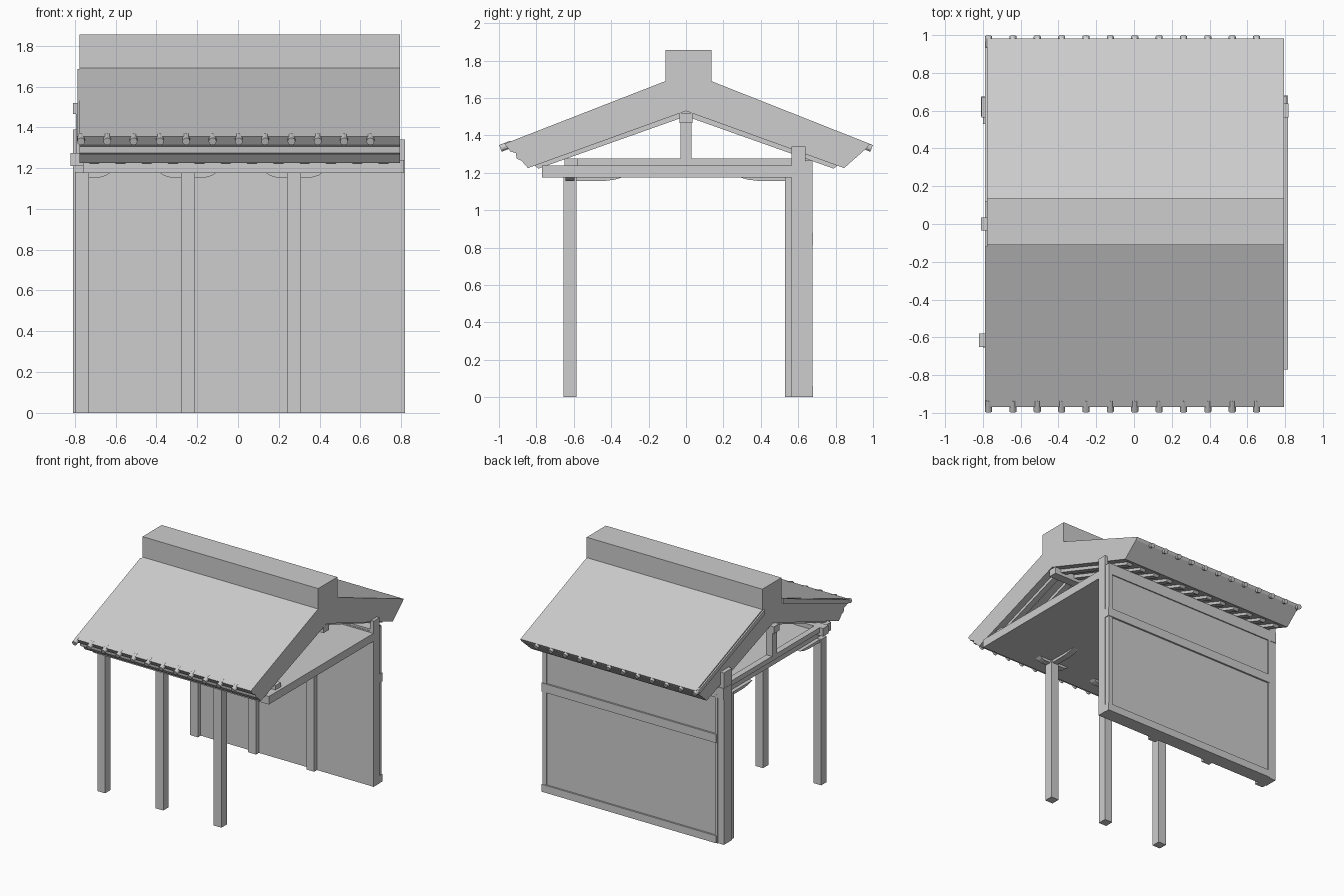
import bpy, bmesh, math
from mathutils import Vector, Matrix

cube = bpy.data.objects.get("Cube")
if cube:
    bpy.data.objects.remove(cube, do_unlink=True)

grey = bpy.data.materials.new("plain grey")
grey.use_nodes = True
COLOUR = (0.61, 0.61, 0.61, 1)
grey.diffuse_color = COLOUR
grey.node_tree.nodes["Principled BSDF"].inputs["Base Color"].default_value = COLOUR


def finish(name, bm):
    bmesh.ops.recalc_face_normals(bm, faces=bm.faces)
    mesh = bpy.data.meshes.new(name)
    bm.to_mesh(mesh)
    bm.free()
    mesh.materials.append(grey)
    ob = bpy.data.objects.new(name, mesh)
    bpy.context.collection.objects.link(ob)


def prism(name, profile, start, end, axis="x"):
    """Extrude a (horizontal, z) profile along x or y."""
    bm = bmesh.new()

    def place(h, z, d):
        return (d, h, z) if axis == "x" else (h, d, z)
    face = bm.faces.new([bm.verts.new(place(h, z, start)) for h, z in profile])
    res = bmesh.ops.extrude_face_region(bm, geom=[face])
    moved = [v for v in res["geom"] if isinstance(v, bmesh.types.BMVert)]
    shift = end - start
    bmesh.ops.translate(bm, verts=moved,
                        vec=(shift, 0, 0) if axis == "x" else (0, shift, 0))
    finish(name, bm)


def box(name, x, y, z):
    prism(name, [(y[0], z[0]), (y[1], z[0]), (y[1], z[1]), (y[0], z[1])], *x)


def bracket(name, a, b, start, end, axis):
    """Shallow bracket, full depth at a and tapering up to b."""
    low, high = 1.155, 1.178
    profile = [(a, high), (a, low), (a + (b - a) * 0.55, low),
               (a + (b - a) * 0.8, low + 0.008), (b, high)]
    prism(name, profile, start, end, axis)


# Roof body with box ridge and stepped front eave
prism("roof", [(-0.11, 1.855), (0.135, 1.855), (0.135, 1.69), (0.982, 1.355),
               (0.97, 1.335), (0.845, 1.225), (0, 1.53), (-0.845, 1.225),
               (-0.88, 1.265), (-0.905, 1.275), (-0.91, 1.305), (-0.94, 1.315),
               (-0.955, 1.335), (-0.97, 1.355), (-0.11, 1.69)], -0.777, 0.794)

# Thin barge strips on one gable
for s in (-1, 1):
    prism("barge_strip", [(s * 0.12, 1.685), (s * 0.965, 1.352),
                          (s * 0.945, 1.325), (s * 0.12, 1.645)], -0.788, -0.777)

# Round tile ends along both eaves
for s in (-1, 1):
    for i in range(12):
        bm = bmesh.new()
        tilt = Vector((0, s * 0.93, -0.36)).to_track_quat("Z", "Y").to_matrix().to_4x4()
        pos = Matrix.Translation((-0.77 + i * 0.129, s * 0.962, 1.342))
        bmesh.ops.create_cone(bm, cap_ends=True, segments=12, radius1=0.019,
                              radius2=0.019, depth=0.065, matrix=pos @ tilt)
        finish("tile_end", bm)

# Rafters under both slopes
for s in (-1, 1):
    for i in range(12):
        x = -0.705 + i * 0.129
        prism("rafter", [(0, 1.532), (s * 0.81, 1.24), (s * 0.79, 1.222),
                         (0, 1.502)], x - 0.024, x + 0.024)

# Flat ceiling and longitudinal beams
box("ceiling", (-0.76, 0.815), (-0.77, 0.57), (1.175, 1.24))
box("ridge_purlin", (-0.81, 0.79), (-0.035, 0.035), (1.465, 1.52))
box("front_purlin", (-0.82, 0.79), (-0.65, -0.58), (1.21, 1.275))
box("back_plate", (-0.81, 0.805), (0.57, 0.675), (1.175, 1.265))

# Bays: front and back posts, tie beams, king posts and brackets
for x in (-0.765, -0.245, 0.275):
    a, b = x - 0.035, x + 0.035
    box("front_post", (a, b), (-0.655, -0.585), (0, 1.18))
    box("back_post", (a, b), (0.53, 0.61), (0, 1.18))
    box("tie_beam", (a + 0.01, b - 0.01), (-0.6, 0.57), (1.235, 1.275))
    box("king_post", (x - 0.03, x + 0.03), (-0.03, 0.03), (1.27, 1.47))
    bracket("front_tie_bracket", -0.59, -0.33, x - 0.025, x + 0.025, "x")
    bracket("back_tie_bracket", 0.54, 0.28, x - 0.025, x + 0.025, "x")
    for s in (-1, 1):
        if x + s * 0.14 > -0.8:
            bracket("plate_bracket", x + s * 0.03, x + s * 0.14, -0.645, -0.595, "y")

# Tall corner posts
box("corner_post_left", (0.785, 0.818), (0.565, 0.638), (0, 1.34))
box("corner_post_right", (-0.808, -0.755), (0.565, 0.67), (0, 1.39))

# Back wall with panel, stiles and rails
box("wall_panel", (-0.76, 0.79), (0.566, 0.666), (0, 1.25))
box("wall_stile_left", (0.775, 0.81), (0.635, 0.676), (0, 1.26))
box("wall_stile_right", (-0.756, -0.735), (0.635, 0.676), (0, 1.2))
for name, low, high in (("sill", 0, 0.06), ("middle_rail", 0.81, 0.88)):
    box(name, (-0.745, 0.816), (0.635, 0.68), (low, high))
